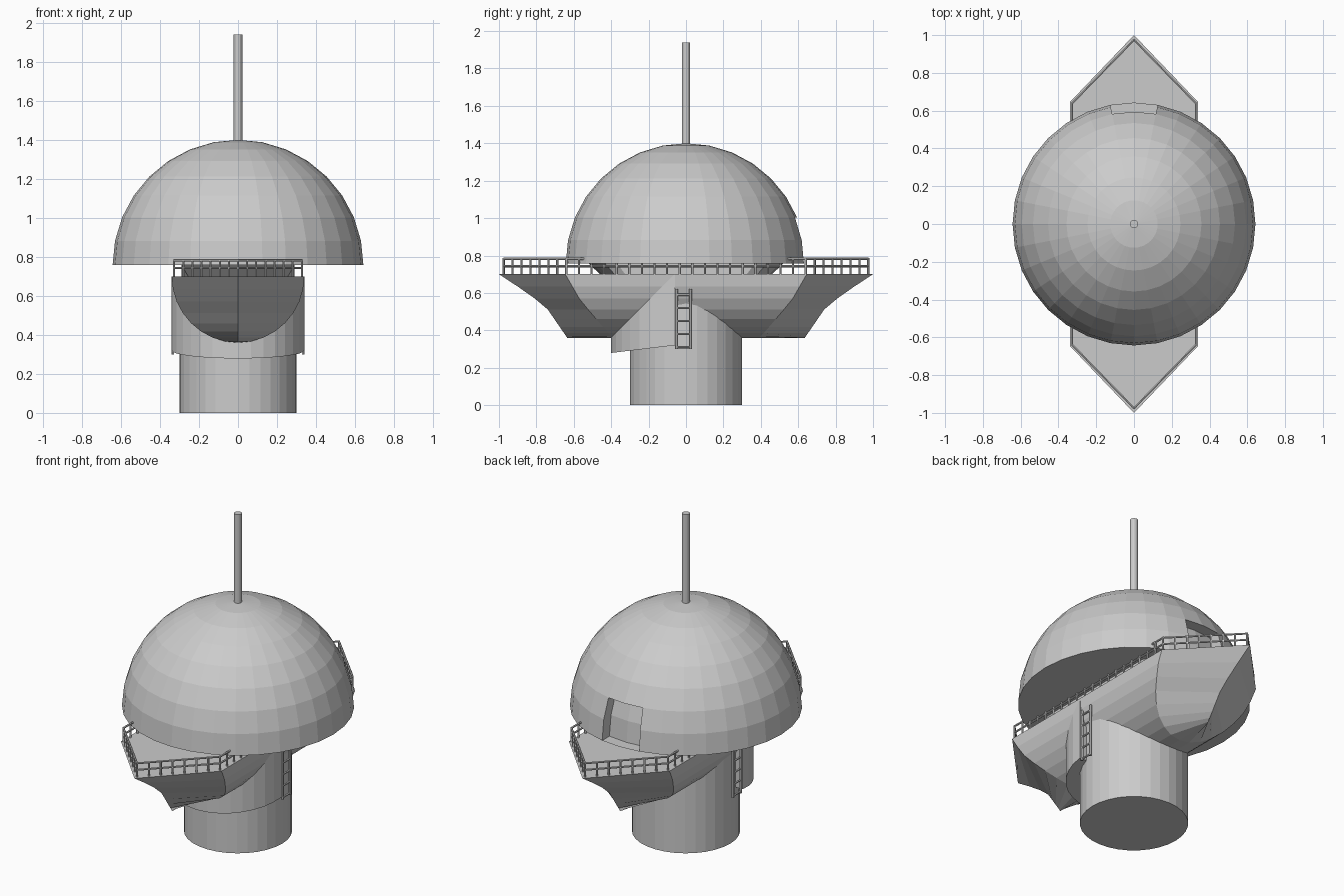
import bpy, bmesh, math
from mathutils import Vector, Matrix

if "Cube" in bpy.data.objects:
    bpy.data.objects.remove(bpy.data.objects["Cube"])

R, DECK = 0.34, 0.70


def finish(bm, name):
    bmesh.ops.remove_doubles(bm, verts=bm.verts[:], dist=1e-5)
    bmesh.ops.recalc_face_normals(bm, faces=bm.faces[:])
    me = bpy.data.meshes.new(name)
    bm.to_mesh(me)
    bm.free()
    ob = bpy.data.objects.new(name, me)
    bpy.context.collection.objects.link(ob)
    return ob


def bar(bm, p, q, r, sides=6, r2=None):
    p, q = Vector(p), Vector(q)
    d = q - p
    m = Matrix.Translation((p + q) / 2) @ d.to_track_quat('Z', 'Y').to_matrix().to_4x4()
    bmesh.ops.create_cone(bm, cap_ends=True, segments=sides, radius1=r,
                          radius2=r if r2 is None else r2, depth=d.length, matrix=m)


def lerp_table(table, x):
    for (x0, y0), (x1, y1) in zip(table, table[1:]):
        if x <= x1:
            return y0 + (y1 - y0) * (x - x0) / (x1 - x0)
    return table[-1][1]


# round pedestal
bm = bmesh.new()
bar(bm, (0, 0, 0), (0, 0, 0.56), 0.30, 32)
finish(bm, "pedestal")

# antenna mast
bm = bmesh.new()
bar(bm, (0, 0, 1.38), (0, 0, 1.94), 0.022, 12)
finish(bm, "antenna_mast")

# dome with recessed doorway at the back
bm = bmesh.new()
bmesh.ops.create_uvsphere(bm, u_segments=32, v_segments=16, radius=0.643)
bmesh.ops.delete(bm, geom=[v for v in bm.verts if v.co.z < -1e-4], context='VERTS')
bmesh.ops.contextual_create(bm, geom=[e for e in bm.edges if e.is_boundary])
door = []
for f in bm.faces:
    c = f.calc_center_median()
    if c.y > 0.5 and abs(c.x) < 0.12 and c.z < 0.25:
        door.append(f)
ext = bmesh.ops.extrude_face_region(bm, geom=door)
bmesh.ops.translate(bm, vec=(0, -0.07, 0),
                    verts=[g for g in ext['geom'] if isinstance(g, bmesh.types.BMVert)])
door = [f for f in door if f.is_valid]
bmesh.ops.delete(bm, geom=door, context='FACES')
bmesh.ops.translate(bm, vec=(0, 0, 0.757), verts=bm.verts[:])
finish(bm, "dome")

# boat shaped deck hull: half round body with a pointed prow at each end
keel = [(0, 1.0), (0.105, 0.84), (0.18, 0.745), (0.34, 0.635)]
shoulder = [(0, 0.645), (0.14, 0.565), (0.31, 0.42), (0.341, 0.39)]
bm = bmesh.new()
N = 8
for sx in (1, -1):
    rows = []
    for i in range(N + 1):
        t = math.pi / 2 * i / N
        x, d = sx * R * math.cos(t), R * math.sin(t)
        if i == N:
            x = 0
        k, s = lerp_table(keel, d), lerp_table(shoulder, d)
        rows.append([bm.verts.new((px, py, DECK - d)) for px, py in
                     ((0, -k), (x, -s), (x, s), (0, k))])
    for a, b in zip(rows, rows[1:]):
        for j in range(3):
            bm.faces.new((a[j], a[j + 1], b[j + 1], b[j]))
    bm.faces.new(rows[0])
finish(bm, "deck_hull")

# half round collar in front of the pedestal, with sloping underside
bm = bmesh.new()
top, low = [], []
for i in range(17):
    a = math.pi + math.pi * i / 16
    x, dy = R * math.cos(a), R * math.sin(a)
    top.append(bm.verts.new((x, dy - 0.06, DECK + dy)))
    low.append(bm.verts.new((x, dy - 0.06, 0.32 + dy * 0.12)))
for i in range(16):
    bm.faces.new((top[i], top[i + 1], low[i + 1], low[i]))
bm.faces.new(low)
bm.faces.new((top[0], top[-1], low[-1], low[0]))
finish(bm, "front_collar")

# low neck between deck and dome, trimmed to the deck width
bm = bmesh.new()
bar(bm, (0, 0, DECK), (0, 0, 0.757), 0.46, 32, 0.52)
for v in bm.verts:
    v.co.x = max(-0.29, min(0.29, v.co.x))
finish(bm, "dome_neck")

# railing all round the deck
bm = bmesh.new()
e = 0.327
corners = [(0, -0.975), (e, -0.64), (e, 0.64), (0, 0.975), (-e, 0.64), (-e, -0.64)]
for a, b in zip(corners, corners[1:] + corners[:1]):
    a, b = Vector((*a, 0)), Vector((*b, 0))
    for z in (0.743, 0.783):
        bar(bm, a + Vector((0, 0, z)), b + Vector((0, 0, z)), 0.006)
    n = round((b - a).length / 0.067)
    for i in range(n):
        p = a.lerp(b, i / n)
        bar(bm, p + Vector((0, 0, DECK)), p + Vector((0, 0, 0.787)), 0.006)
finish(bm, "deck_railing")

# side ladders
for sx, side in ((1, "right"), (-1, "left")):
    bm = bmesh.new()
    x = sx * 0.335
    for y in (-0.05, 0.025):
        bar(bm, (x, y, 0.30), (x, y, 0.62), 0.008)
    for i in range(5):
        z = 0.31 + i * 0.07
        bar(bm, (x, -0.05, z), (x, 0.025, z), 0.006)
    finish(bm, side + "_ladder")
